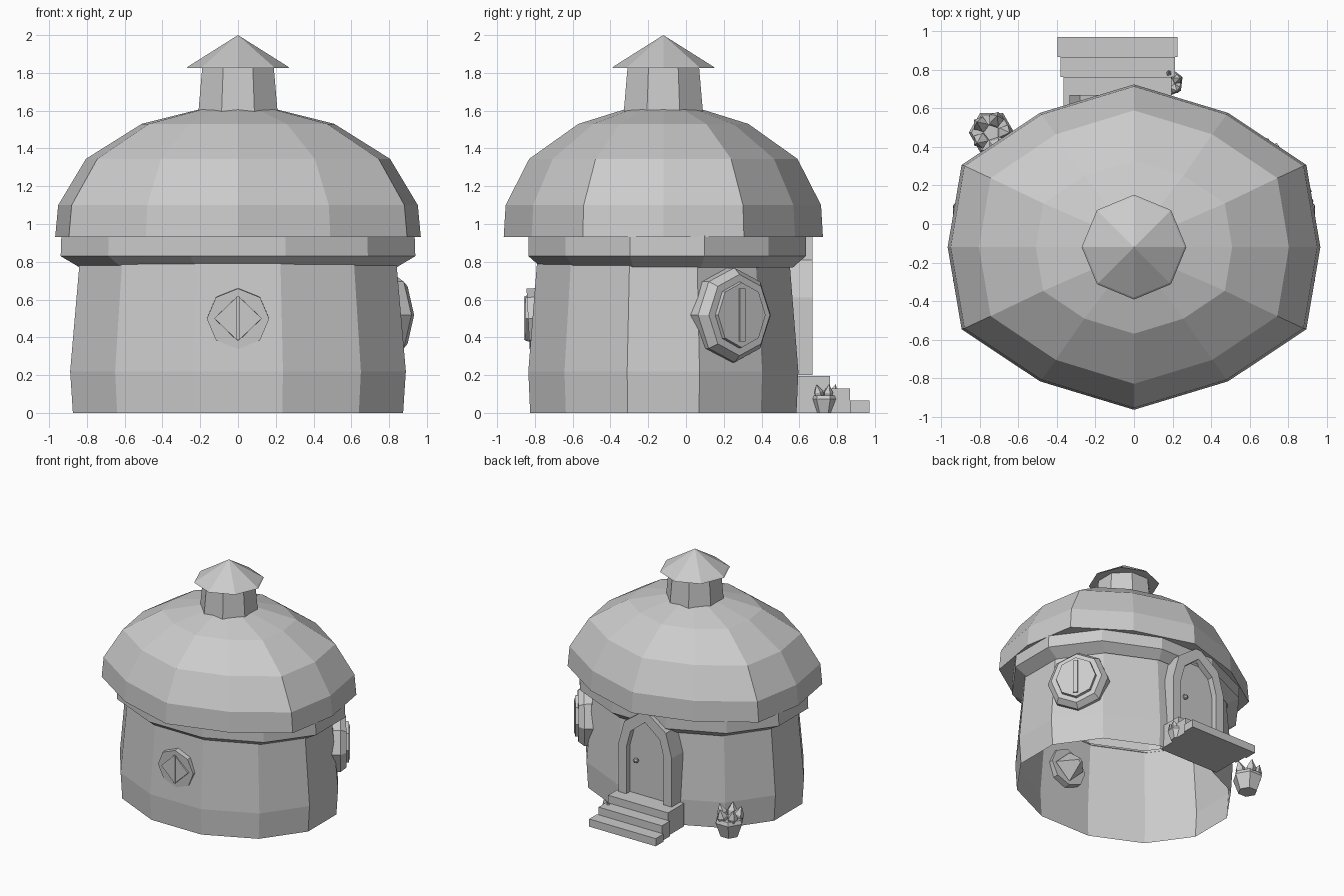
import bpy, bmesh
from math import sin, cos, pi, radians
from mathutils import Vector, Matrix

if "Cube" in bpy.data.objects:
    bpy.data.objects.remove(bpy.data.objects["Cube"])

clay = bpy.data.materials.new("pale_grey")
clay.use_nodes = True
GREY = (0.6, 0.6, 0.6, 1)
clay.diffuse_color = GREY
clay.node_tree.nodes["Principled BSDF"].inputs["Base Color"].default_value = GREY


def finish(name, bm, matrix=None):
    """Turn a bmesh into a flat shaded object."""
    bmesh.ops.recalc_face_normals(bm, faces=bm.faces)
    if matrix:
        bm.transform(matrix)
    mesh = bpy.data.meshes.new(name)
    bm.to_mesh(mesh)
    bm.free()
    mesh.materials.append(clay)
    obj = bpy.data.objects.new(name, mesh)
    bpy.context.collection.objects.link(obj)
    return obj


def polygon(sides, turn=0.0):
    return [(cos(2 * pi * i / sides + turn), sin(2 * pi * i / sides + turn)) for i in range(sides)]


def loft(name, outline, rings, matrix=None, bottom=True, top=True):
    """Stack scaled copies of an outline; each ring is (height, x radius, y radius)."""
    bm = bmesh.new()
    loops = [[bm.verts.new((x * rx, y * ry, z)) for x, y in outline] for z, rx, ry in rings]
    n = len(outline)
    for low, high in zip(loops, loops[1:]):
        for i in range(n):
            j = (i + 1) % n
            bm.faces.new((low[i], low[j], high[j], high[i]))
    if bottom:
        bm.faces.new(loops[0][::-1])
    if top:
        bm.faces.new(loops[-1])
    bmesh.ops.remove_doubles(bm, verts=bm.verts, dist=0.0005)
    return finish(name, bm, matrix)


def box(name, low, high, matrix=None):
    bm = bmesh.new()
    bmesh.ops.create_cube(bm, size=1)
    low, high = Vector(low), Vector(high)
    size, mid = high - low, (high + low) / 2
    for v in bm.verts:
        v.co = Vector([c * s + m for c, s, m in zip(v.co, size, mid)])
    return finish(name, bm, matrix)


def facing(x, y, z, azimuth):
    """Local z points out of the wall, local y points up."""
    out = Vector((cos(azimuth), sin(azimuth), 0))
    up = Vector((0, 0, 1))
    side = up.cross(out)
    rot = Matrix((side, up, out)).transposed().to_4x4()
    return Matrix.Translation((x, y, z)) @ rot


centre = Matrix.Translation((0, -0.12, 0))

# Wall, open underneath, and the band below the eaves
twelve = polygon(12, radians(15))
loft("wall", twelve, [(0, 0.905, 0.73), (0.22, 0.92, 0.74), (0.8, 0.868, 0.692)],
     centre, bottom=False, top=False)
loft("eaves_band", twelve, [(0.77, 0.868, 0.69), (0.83, 0.972, 0.76), (0.94, 0.968, 0.76)],
     Matrix.Translation((0, -0.1, 0)), bottom=False, top=False)

# Domed roof on a slightly squared twelve sided outline
quarter = [(1, 0), (0.925, 0.505), (0.505, 0.825)]
half = quarter + [(0, 1)] + [(-x, y) for x, y in quarter[::-1]]
roof_outline = half + [(x, -y) for x, y in half[-2:0:-1]]
loft("roof", roof_outline,
     [(0.93, 0.968, 0.845), (1.1, 0.952, 0.835), (1.345, 0.805, 0.71),
      (1.53, 0.51, 0.45), (1.605, 0.21, 0.21)], centre)

# Chimney and its pointed cap
loft("chimney", polygon(8, pi / 8), [(1.58, 0.228, 0.228), (1.83, 0.205, 0.205)], centre)
loft("chimney_cap", polygon(8), [(1.825, 0.272, 0.272), (1.835, 0.262, 0.262), (2, 0, 0)],
     centre, top=False)

# Large round window on the left rear wall panel
side = facing(0.742, 0.23, 0.518, radians(36))
eight = polygon(8)
loft("window_frame", eight, [(-0.05, 0.238, 0.25), (0.045, 0.238, 0.25), (0.09, 0.2, 0.215)], side)
loft("window_pane", eight, [(0.08, 0.16, 0.178), (0.112, 0.155, 0.172)], side)
box("window_bar", (-0.018, -0.14, 0.1), (0.018, 0.14, 0.122), side)

# Small diamond window at the front, with its back poking indoors
front = facing(0, -0.8, 0.5, -pi / 2)
loft("front_window_frame", eight, [(-0.02, 0.165, 0.16), (0.036, 0.165, 0.16)], front @ Matrix.Rotation(radians(3), 4, "X"))
loft("front_window_pane", polygon(4), [(-0.16, 0.02, 0.02), (-0.03, 0.13, 0.125), (0.05, 0.125, 0.12)], front)
box("front_window_bar", (-0.009, -0.115, 0.04), (0.009, 0.115, 0.058), front)


# Pointed door and frame at the back
DOOR_X = -0.085


def arch(width, base, spring, shoulder, apex):
    right = [(width, base), (width, spring), (width * 0.78, shoulder)]
    return right + [(0, apex)] + [(-x, z) for x, z in right[::-1]]


def slab(name, outer, y0, y1, inner=None):
    """Extrude an upright outline from y0 to y1, hollow if an inner outline is given."""
    bm = bmesh.new()

    def loop(points, y):
        return [bm.verts.new((DOOR_X + x, y, z)) for x, z in points]
    a, b = loop(outer, y0), loop(outer, y1)
    n = len(outer)
    if inner:
        c, d = loop(inner, y0), loop(inner, y1)
        for i in range(n - 1):
            for p, q in ((a, b), (b, d), (d, c), (c, a)):
                bm.faces.new((p[i], p[i + 1], q[i + 1], q[i]))
        for i in (0, n - 1):
            bm.faces.new((a[i], b[i], d[i], c[i]))
    else:
        for i in range(n):
            j = (i + 1) % n
            bm.faces.new((a[i], a[j], b[j], b[i]))
        bm.faces.new(a)
        bm.faces.new(b)
    return finish(name, bm)


opening = arch(0.175, 0.2, 0.6, 0.74, 0.85)
slab("door_frame", arch(0.25, 0.2, 0.61, 0.81, 0.95), 0.52, 0.67, opening)
slab("door", opening, 0.53, 0.62)
bm = bmesh.new()
bmesh.ops.create_uvsphere(bm, u_segments=6, v_segments=4, radius=0.022)
finish("door_knob", bm, Matrix.Translation((0.02, 0.64, 0.49)))

# Three steps, each wider and lower than the last
for i, (half_width, y0, y1) in enumerate([(0.28, 0.55, 0.763), (0.297, 0.763, 0.868), (0.312, 0.868, 0.972)]):
    box(f"step_{i + 1}", (DOOR_X - half_width, y0, 0), (DOOR_X + half_width, y1, 0.195 - 0.065 * i))


# Plant pots with pointed leaves
def plant(name, x, y, size, turn):
    place = Matrix.Translation((x, y, 0)) @ Matrix.Rotation(turn, 4, "Z") @ Matrix.Scale(size, 4)
    loft(name + "_pot", polygon(6), [(0, 0.075, 0.075), (0.12, 0.118, 0.118), (0.15, 0.105, 0.105)], place)
    for i in range(5):
        lean = Matrix.Rotation(2 * pi * i / 5, 4, "Z") @ Matrix.Translation((0.058, 0, 0.13)) \
            @ Matrix.Rotation(0.3, 4, "Y")
        loft(f"{name}_leaf_{i + 1}", polygon(5), [(0, 0.035, 0.035), (0.05, 0.042, 0.042), (0.12, 0, 0)],
             place @ lean, top=False)


plant("corner_plant", -0.74, 0.475, 1.0, 0.0)
plant("step_plant", 0.185, 0.735, 0.62, 0.4)
